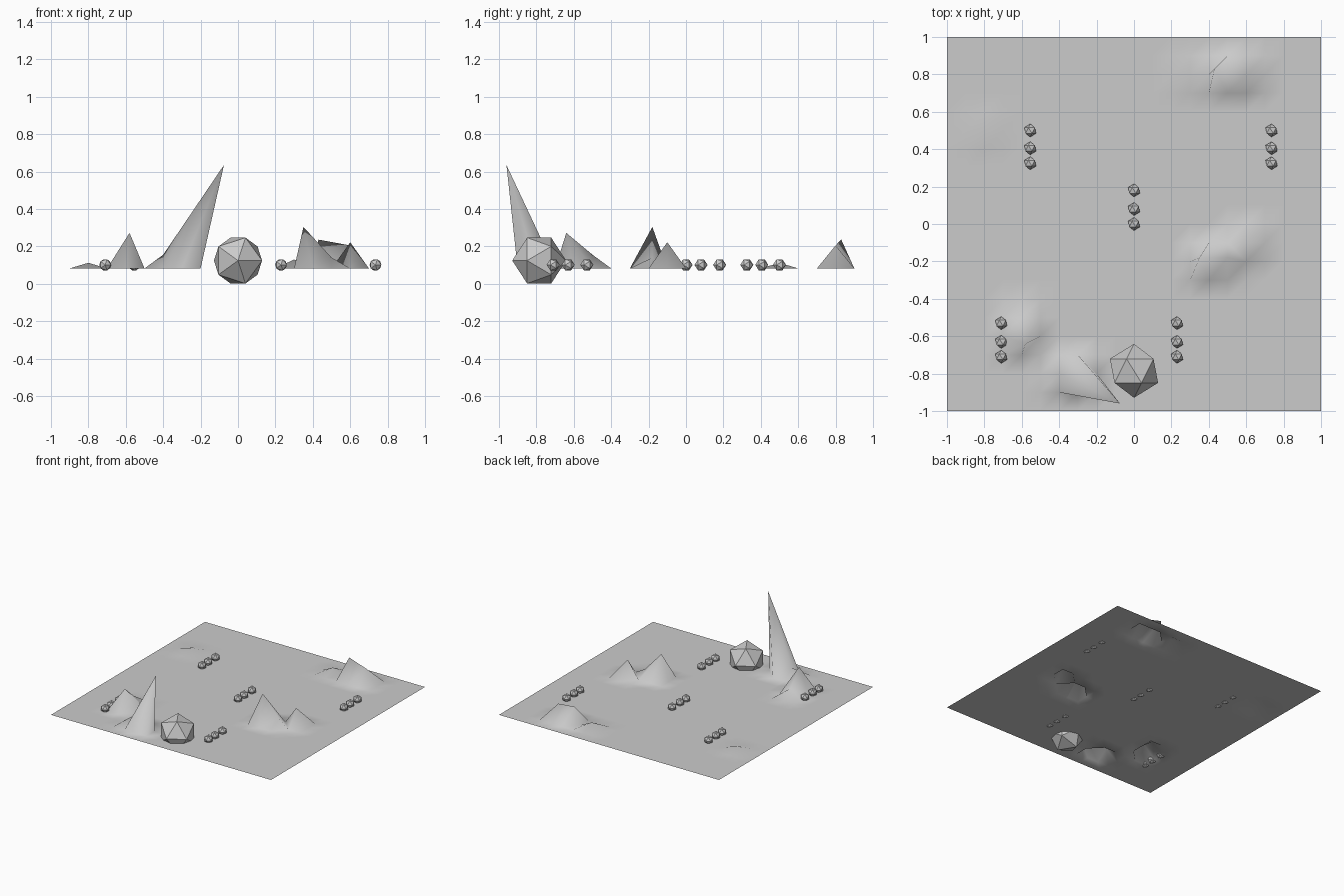
import bpy
from math import radians

if "Cube" in bpy.data.objects:
    bpy.data.objects.remove(bpy.data.objects["Cube"])

GROUND_Z = 0.082

# terrain: 20 x 20 grid with a few vertices pulled up into peaks
bpy.ops.mesh.primitive_grid_add(x_subdivisions=20, y_subdivisions=20, size=2,
                                location=(0, 0, 0))
terrain = bpy.context.object
terrain.name = "terrain"
peaks = {  # grid point in tenths: displaced position
    (-3, -8): (-0.075, -0.96, 0.635),
    (-4, -8): (-0.4, -0.8, 0.155),
    (-6, -6): (-0.58, -0.64, 0.272),
    (-6, -5): (-0.6, -0.5, 0.155),
    (4, -2): (0.35, -0.18, 0.304),
    (5, -2): (0.5, -0.18, 0.14),
    (6, -1): (0.6, -0.1, 0.222),
    (5, 8): (0.43, 0.83, 0.236),
    (6, 8): (0.6, 0.8, 0.205),
    (3, 8): (0.3, 0.8, 0.13),
    (-8, 5): (-0.8, 0.5, 0.112),
}
for v in terrain.data.vertices:
    key = (round(v.co.x * 10), round(v.co.y * 10))
    v.co = peaks.get(key, (v.co.x, v.co.y, GROUND_Z))
bpy.ops.object.shade_smooth()


def ball(name, radius, loc):
    # low-poly ball with its pole facing the front
    bpy.ops.mesh.primitive_ico_sphere_add(subdivisions=1, radius=radius,
                                          location=loc,
                                          rotation=(radians(90), 0, 0))
    bpy.context.object.name = name


# large boulder
ball("boulder", 0.144, (0, -0.785, 0.124))

# rows of three pebbles
rows = [
    (-0.555, (0.50, 0.405, 0.325)),
    (0.735, (0.50, 0.405, 0.325)),
    (0.0, (0.18, 0.08, 0.0)),
    (-0.71, (-0.53, -0.63, -0.71)),
    (0.23, (-0.53, -0.63, -0.71)),
]
for x, ys in rows:
    for y in ys:
        ball("pebble", 0.035, (x, y, 0.101))
